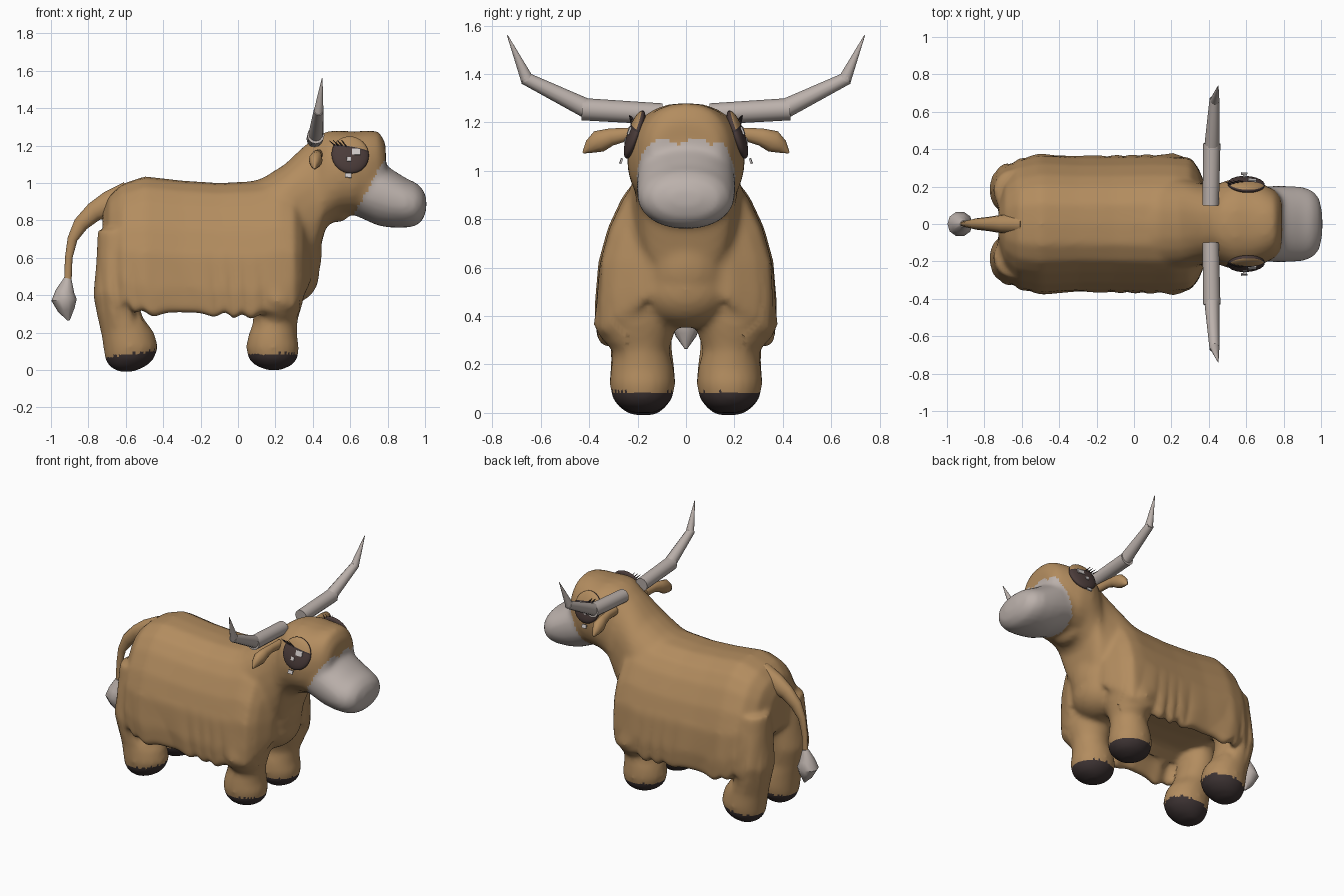
import bpy, bmesh, math, random
from mathutils import Vector, Matrix

random.seed(4)
cube = bpy.data.objects.get("Cube")
if cube:
    bpy.data.objects.remove(cube, do_unlink=True)


def material(name, rgb):
    m = bpy.data.materials.new(name)
    m.use_nodes = True
    m.diffuse_color = (*rgb, 1)
    bsdf = m.node_tree.nodes["Principled BSDF"]
    bsdf.inputs["Base Color"].default_value = (*rgb, 1)
    bsdf.inputs["Roughness"].default_value = 0.8
    return m


COAT = material("tan coat", (0.45, 0.265, 0.115))
PALE = material("pale grey", (0.50, 0.44, 0.41))
HOOF = material("dark hoof", (0.045, 0.032, 0.032))
IRIS = material("brown eye", (0.07, 0.045, 0.042))
GLINT = material("eye glint", (0.62, 0.58, 0.57))


def finish(name, bm, mats, smooth=True):
    bmesh.ops.recalc_face_normals(bm, faces=bm.faces)
    mesh = bpy.data.meshes.new(name)
    bm.to_mesh(mesh)
    bm.free()
    ob = bpy.data.objects.new(name, mesh)
    bpy.context.collection.objects.link(ob)
    for m in mats:
        mesh.materials.append(m)
    if smooth:
        shade(ob)
    return ob


def shade(ob):
    bpy.ops.object.select_all(action='DESELECT')
    bpy.context.view_layer.objects.active = ob
    ob.select_set(True)
    bpy.ops.object.shade_smooth_by_angle(angle=math.radians(45))


def skin(bm, rings):
    """Bridge rings of points into a closed tube."""
    loops = [[bm.verts.new(p) for p in ring] for ring in rings]
    n = len(loops[0])
    for a, b in zip(loops, loops[1:]):
        for i in range(n):
            j = (i + 1) % n
            bm.faces.new((a[i], a[j], b[j], b[i]))
    bm.faces.new(loops[0])
    bm.faces.new(loops[-1])


def oval(power=2.3, n=24):
    """Half-unit rounded oval in the (side, height) plane."""
    out = []
    for i in range(n):
        a = math.tau * i / n
        c, s = math.cos(a), math.sin(a)
        out.append((math.copysign(abs(c) ** (2 / power), c),
                    0.5 + 0.5 * math.copysign(abs(s) ** (2 / power), s)))
    return out


def along_x(bm, section, stations):
    """Stations are x, bottom, top, half width."""
    skin(bm, [[(x, y * w, lo + z * (hi - lo)) for y, z in section]
              for x, lo, hi, w in stations])


def tube(bm, path, ref, sides=12, flat=1.0):
    """Path points are x, y, z, radius; flat squashes along ref."""
    pts = [Vector(p[:3]) for p in path]
    rings = []
    for i, p in enumerate(pts):
        d = (pts[min(i + 1, len(pts) - 1)] - pts[max(i - 1, 0)]).normalized()
        u = d.cross(Vector(ref)).normalized()
        v = u.cross(d)
        r = path[i][3]
        rings.append([p + r * (u * math.cos(t) + v * flat * math.sin(t))
                      for t in (math.tau * k / sides for k in range(sides))])
    skin(bm, rings)


# Body with a shaggy skirt: sloped flanks and a hollow underside
half = [(0, 1), (.3, .988), (.54, .92), (.71, .81), (.87, .64), (.975, .45),
        (1, .2), (.97, .03), (.85, 0), (.72, .15), (.4, .24), (0, .25)]
flank = half + [(-y, z) for y, z in half[-2:0:-1]]
bm = bmesh.new()
along_x(bm, flank, [
    (-.725, .52, .84, .13), (-.69, .43, .93, .26), (-.62, .34, .995, .345),
    (-.5, .29, 1.036, .372), (-.3, .285, 1.013, .36), (-.1, .285, 1.0, .362),
    (.1, .275, 1.01, .367), (.22, .305, 1.03, .362), (.3, .33, .99, .355),
    (.345, .38, .92, .3), (.39, .46, .8, .19)])

# Neck and head
along_x(bm, oval(), [
    (0, .55, .99, .22), (.13, .5, 1.025, .25), (.25, .5, 1.1, .25), (.35, .5, 1.195, .22),
    (.42, .58, 1.25, .205), (.47, .76, 1.275, .225), (.54, .82, 1.282, .245),
    (.62, .83, 1.275, .24), (.7, .83, 1.282, .21), (.755, .85, 1.275, .18),
    (.79, .9, 1.21, .14)])

# Muzzle
along_x(bm, oval(2.1), [
    (.55, .86, 1.1, .17), (.65, .815, 1.12, .2), (.75, .77, 1.125, .205),
    (.82, .76, 1.075, .205), (.9, .76, 1.025, .2), (.955, .77, 1.0, .18),
    (.99, .805, .965, .14), (1.007, .855, .92, .06)])

# Chest and jaw
for centre, size in (((.22, 0, .62), (.23, .225, .265)), ((.27, 0, .51), (.165, .2, .16)),
                     ((.54, 0, .86), (.06, .12, .07))):
    bmesh.ops.create_uvsphere(bm, u_segments=24, v_segments=14, radius=1,
                              matrix=Matrix.Translation(centre) @ Matrix.Diagonal((*size, 1)))

# Legs: x, side, height, radius along x, radius along y
FRONT = [(.19, .175, .0, .04, .05), (.19, .18, .025, .1, .095), (.187, .18, .06, .132, .125),
         (.185, .18, .12, .143, .137), (.185, .18, .18, .132, .132), (.2, .185, .26, .118, .115),
         (.21, .205, .37, .14, .172), (.2, .2, .55, .16, .15)]
REAR = [(-.6, .175, -.01, .04, .05), (-.59, .18, .02, .1, .095), (-.58, .18, .06, .132, .125),
        (-.573, .18, .12, .147, .137), (-.59, .18, .2, .143, .132), (-.63, .185, .28, .122, .125),
        (-.66, .185, .4, .115, .138), (-.65, .18, .56, .11, .135), (-.64, .18, .75, .11, .11)]
for leg in (FRONT, REAR):
    for s in (1, -1):
        skin(bm, [[(x + rx * math.cos(t), s * (y + ry * math.sin(t)), z)
                   for t in (math.tau * k / 20 for k in range(20))]
                  for x, y, z, rx, ry in leg])

# Fuse everything into one soft skin
body = finish("body", bm, [COAT, PALE, HOOF], smooth=False)
remesh = body.modifiers.new("fuse", 'REMESH')
remesh.mode = 'VOXEL'
remesh.voxel_size = 0.015
soft = body.modifiers.new("soften", 'SMOOTH')
soft.factor = 0.5
soft.iterations = 14
graph = bpy.context.evaluated_depsgraph_get()
fused = bpy.data.meshes.new_from_object(body.evaluated_get(graph))
body.modifiers.clear()
body.data = fused
fused.materials.clear()
for m in (COAT, PALE, HOOF):
    fused.materials.append(m)

# Uneven folds in the shaggy hem
for v in fused.vertices:
    x, y, z = v.co
    if abs(y) > .24 and .22 < z < .65 and x < .33:
        k = min(1, (.65 - z) * 4) * min(1, (z - .22) * 12)
        fold = math.sin(23 * x + 2 * math.sin(9 * x) + 4 * z + y)
        v.co.y += math.copysign(.008 * k * fold, y)
        v.co.z += .012 * k * math.sin(38 * x + 3 * math.sin(11 * x))

# Pale muzzle and dark hooves
for f in fused.polygons:
    x, y, z = f.center
    jitter = random.uniform(-.006, .006)
    leg_x = .19 if x > 0 else -.58
    edge = 1.125 + .012 * math.sin(45 * y) + jitter
    if z < .085 + .15 * (x - leg_x) * (x < 0) + jitter:
        f.material_index = 2
    elif z > .7 and x > .62 + .55 * (z - .83) + jitter and z < edge:
        f.material_index = 1
    else:
        f.material_index = 0
shade(body)

# Tail and tuft
bm = bmesh.new()
tube(bm, [(-.58, 0, .93, .08), (-.69, 0, .885, .07), (-.77, 0, .845, .052), (-.84, 0, .78, .041),
          (-.885, 0, .7, .027), (-.905, 0, .6, .02), (-.91, 0, .47, .02)], (0, 1, 0), flat=.75)
finish("tail", bm, [COAT])
bm = bmesh.new()
tube(bm, [(-.91, 0, .49, .02), (-.925, 0, .42, .05), (-.93, 0, .375, .068),
          (-.918, 0, .32, .045), (-.905, 0, .265, .006)], (0, 1, 0), sides=10)
finish("tail_tuft", bm, [PALE])

for s, side in ((1, "left"), (-1, "right")):
    # Horn in three straight tapering pieces
    bm = bmesh.new()
    for a, b in (((.41, .1, 1.235, .044), (.416, .43, 1.255, .046)),
                 ((.416, .415, 1.26, .04), (.43, .67, 1.385, .026)),
                 ((.43, .655, 1.375, .027), (.45, .738, 1.56, .002))):
        tube(bm, [(p[0], s * p[1], p[2], p[3]) for p in (a, b)], (1, 0, 0))
    finish(side + "_horn", bm, [PALE])

    # Drooping ear
    bm = bmesh.new()
    tube(bm, [(x, s * y, z, r) for x, y, z, r in (
        (.43, .16, 1.15, .03), (.425, .25, 1.15, .028), (.42, .31, 1.14, .036),
        (.415, .36, 1.122, .046), (.41, .395, 1.1, .03), (.41, .425, 1.075, .004))],
        (1, 0, 0), flat=.8)
    finish(side + "_ear", bm, [COAT])

    # Eye frame: forward, upward and outward axes
    out = Vector((.06, .94 * s, .33)).normalized()
    fwd = (Vector((1, 0, 0)) - out * out.x).normalized()
    up = (Vector((0, 0, 1)) - out * out.z).normalized()
    frame = Matrix((fwd, up, out)).transposed().to_4x4()
    frame.translation = Vector((.6, s * .212, 1.15))

    # Flattened eyeball cut into iris, lash line, and lid with a dark rim
    bm = bmesh.new()
    bmesh.ops.create_uvsphere(bm, u_segments=32, v_segments=16, radius=1,
                              matrix=Matrix.Diagonal((.1, .105, .03, 1)))
    tilt = Vector((.17, 1, 0)).normalized()
    for h in (.03, .038):
        bmesh.ops.bisect_plane(bm, geom=bm.verts[:] + bm.edges[:] + bm.faces[:],
                               plane_co=tilt * h, plane_no=tilt)
    for f in bm.faces:
        centre = f.calc_center_median()
        h = centre.dot(tilt)
        lid = h > .038 and centre.z > .007
        f.material_index = 2 if lid else 1 if .03 < h < .038 else 0
    bm.transform(frame)
    finish(side + "_eye", bm, [IRIS, HOOF, COAT])

    # Glints and a tear drop as thin plates
    bm = bmesh.new()
    for x, y, z, w, h in ((.03, .008, .029, .046, .034), (-.01, -.035, .028, .022, .022),
                          (-.015, -.122, .016, .034, .024)):
        bmesh.ops.create_cube(bm, size=1, matrix=frame @ Matrix.Translation((x, y, z))
                              @ Matrix.Diagonal((w, h, .008, 1)))
    finish(side + "_eye_glints", bm, [GLINT], smooth=False)

    # Lashes fanning backward from the lid
    bm = bmesh.new()
    for k in range(4):
        root = Vector((-.085 + .022 * k, .05 - .004 * k, .013 + .004 * k))
        tip = root + Vector((-.03, .018 + .004 * k, .02))
        tube(bm, [(*(frame @ root), .005), (*(frame @ tip), .001)], (0, 0, 1), sides=5)
    finish(side + "_lashes", bm, [HOOF])
